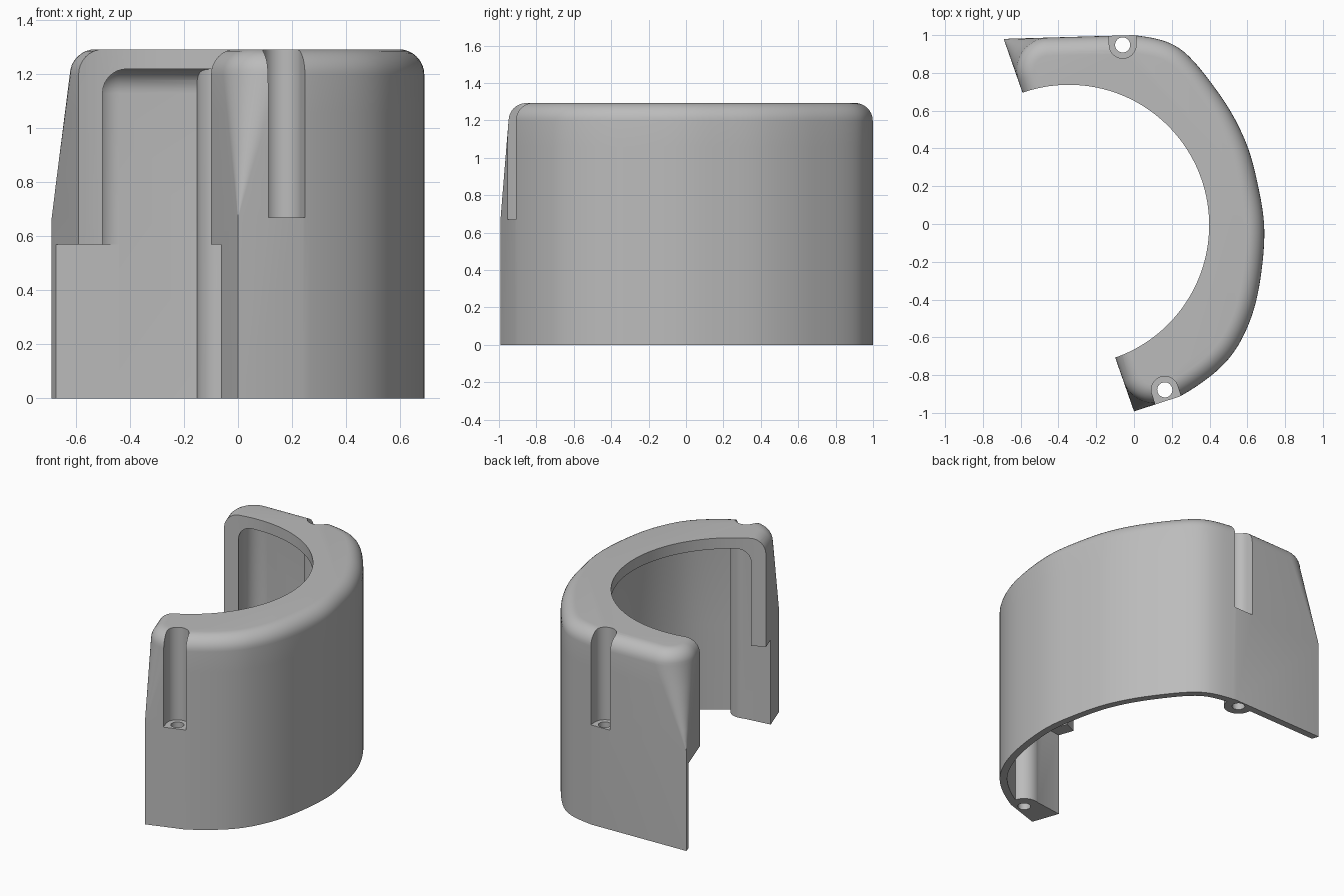
import bpy, bmesh, math
from mathutils import Vector

if "Cube" in bpy.data.objects:
    bpy.data.objects.remove(bpy.data.objects["Cube"], do_unlink=True)

TOP, STEP, LEDGE = 1.293, 0.57, 0.67      # full height, end opening, screw seat
WALL, LIP, CEILING = 0.047, 0.092, 1.22
BACK, FRONT = Vector((-0.69, 0.98)), Vector((0.0, -0.992))   # ends of the cut plane
MID = (BACK + FRONT) / 2
PLANE = (FRONT - BACK).normalized()
INWARD = Vector((-PLANE.y, PLANE.x))
FLANK = [Vector(p) for p in (
    (-0.2, 0.994), (0.0, 1.0), (0.24, 0.93), (0.45, 0.69), (0.585, 0.45),
    (0.655, 0.21), (0.69, -0.05), (0.655, -0.37), (0.575, -0.6),
    (0.452, -0.765), (0.24, -0.914), (0.05, -0.976))]


def spline(pts, steps=9):
    out = []
    for a, b, c, d in zip(pts, pts[1:], pts[2:], pts[3:]):
        for i in range(steps):
            t = i / steps
            out.append(0.5 * (2 * b + (c - a) * t + (2 * a - 5 * b + 4 * c - d) * t**2
                              + (3 * b - a - 3 * c + d) * t**3))
    return out + [pts[-2]]


CURVE = spline(FLANK)


def outline(side, end, radius, steps=12):
    """Plan shape, moved inward from the flank and the end plane, with rounded end corners."""
    ext = [BACK] + CURVE + [FRONT]
    flank = []
    for a, p, b in zip(ext, CURVE, ext[2:]):
        t = (b - a).normalized()
        flank.append(p + Vector((t.y, -t.x)) * side)
    radius = max(radius, 0.001)

    def corner(p, direction):
        d = direction.normalized()
        c = p + d * (INWARD.dot(MID + INWARD * end - p) / INWARD.dot(d))
        return c, -d

    def arc(c, d1, d2):
        half = d1.angle(d2) / 2
        centre = c + (d1 + d2).normalized() * radius / math.sin(half)
        v1 = c + d1 * radius / math.tan(half) - centre
        v2 = c + d2 * radius / math.tan(half) - centre
        turn = v1.angle(v2)
        return [centre + (v1 * math.sin((1 - i / steps) * turn)
                          + v2 * math.sin(i / steps * turn)) / math.sin(turn)
                for i in range(steps + 1)]

    cb, back_dir = corner(flank[0], BACK - CURVE[0])
    cf, front_dir = corner(flank[-1], FRONT - CURVE[-1])
    return arc(cb, PLANE, back_dir) + flank + arc(cf, front_dir, -PLANE)


def loft(name, layers):
    """Closed solid through (z, outline) layers."""
    bm = bmesh.new()
    rings = [[bm.verts.new((p.x, p.y, z)) for p in pts] for z, pts in layers]
    n = len(rings[0])
    for lo, hi in zip(rings, rings[1:]):
        for i in range(n):
            j = (i + 1) % n
            bm.faces.new((lo[i], lo[j], hi[j], hi[i]))
    bm.faces.new(rings[0])
    bm.faces.new(rings[-1])
    bmesh.ops.recalc_face_normals(bm, faces=bm.faces)
    mesh = bpy.data.meshes.new(name)
    bm.to_mesh(mesh)
    bm.free()
    ob = bpy.data.objects.new(name, mesh)
    bpy.context.collection.objects.link(ob)
    return ob


def prism(name, pts, z0, z1):
    pts = [Vector(p) for p in pts]
    return loft(name, [(z0, pts), (z1, pts)])


def circle(centre, r, n=40, start=0.0, sweep=math.tau):
    return [(centre[0] + r * math.cos(start + sweep * i / n),
             centre[1] + r * math.sin(start + sweep * i / n)) for i in range(n)]


def cut(target, *cutters):
    for c in cutters:
        mod = target.modifiers.new("cut", 'BOOLEAN')
        mod.operation, mod.solver, mod.object = 'DIFFERENCE', 'EXACT', c
        c.hide_render = True
    bpy.context.view_layer.update()
    graph = bpy.context.evaluated_depsgraph_get()
    mesh = bpy.data.meshes.new_from_object(target.evaluated_get(graph))
    target.modifiers.clear()
    target.data = mesh


def rounding(z_top, r, steps=8):
    """(z, inset) pairs of a rounded top edge."""
    for i in range(1, steps + 1):
        a = i / steps * math.pi / 2
        yield z_top - r + r * math.sin(a), r * (1 - math.cos(a))


# Outer body: end corners blend from sharp to round above the seat height
def corner_radius(z):
    return 0.17 * max(0.0, min(1.0, (z - LEDGE) / 0.53))


layers = [(z, outline(0, 0, corner_radius(z)))
          for z in (0, LEDGE, 0.8, 0.93, 1.06, TOP - 0.095)]
layers += [(z, outline(d, d, corner_radius(z) - d)) for z, d in rounding(TOP, 0.095)]
cover = loft("curved_cover", layers)

# Hollow with a rounded ceiling, and the lower opening through both ends
layers = [(z, outline(WALL, LIP, 0.1)) for z in (-0.1, CEILING - 0.09)]
layers += [(z, outline(WALL + d, LIP + d, 0.1 - d)) for z, d in rounding(CEILING, 0.09)]
hollow = loft("hollow_cutter", layers)
low = outline(WALL, -0.1, 0)
end_opening = loft("end_opening_cutter", [(-0.2, low), (STEP, low)])

# Screw bosses and the block beside the front one stay solid
screws = [(Vector((-0.06, 0.948)), math.radians(92), 0.092),
          (Vector((0.163, -0.878)), math.radians(-72), 0.1)]
helpers = [prism("boss_helper", circle(c, r), -0.5, 2) for c, a, r in screws]
helpers.append(prism("block_helper",
                     [(-0.13, -0.818), (0.13, -0.785), (0.2, -1.1), (-0.05, -1.2)], -0.45, 1.9))
cut(hollow, *helpers)
cut(end_opening, *helpers)

# Round opening through the top
opening = prism("opening_cutter", circle(MID, 0.743, 128), -0.6, 2.1)
cut(cover, hollow, end_opening, opening)
helpers += [hollow, end_opening, opening]

# Screw channels, open to the outside, with a hole through each boss
for c, a, r in screws:
    out = Vector((math.cos(a), math.sin(a)))
    half = circle(c, 0.071, 24, a + math.pi / 2, math.pi)
    side = Vector((-out.y, out.x)) * 0.071
    half += [c - side, c - side + out * 0.3, c + side + out * 0.3]
    slot = prism("slot_cutter", half, LEDGE, 2)
    hole = prism("hole_cutter", circle(c, 0.04, 32), -0.3, 1)
    cut(cover, slot, hole)
    helpers += [slot, hole]

for h in helpers:
    bpy.data.objects.remove(h, do_unlink=True)

# Plain grey finish
grey = bpy.data.materials.new("plain_grey")
grey.use_nodes = True
grey.diffuse_color = (0.5, 0.5, 0.5, 1)
grey.node_tree.nodes["Principled BSDF"].inputs["Base Color"].default_value = (0.5, 0.5, 0.5, 1)
cover.data.materials.clear()
cover.data.materials.append(grey)
for p in cover.data.polygons:
    p.material_index = 0

bpy.ops.object.select_all(action='DESELECT')
cover.select_set(True)
bpy.context.view_layer.objects.active = cover
bpy.ops.object.shade_smooth_by_angle(angle=math.radians(30))
